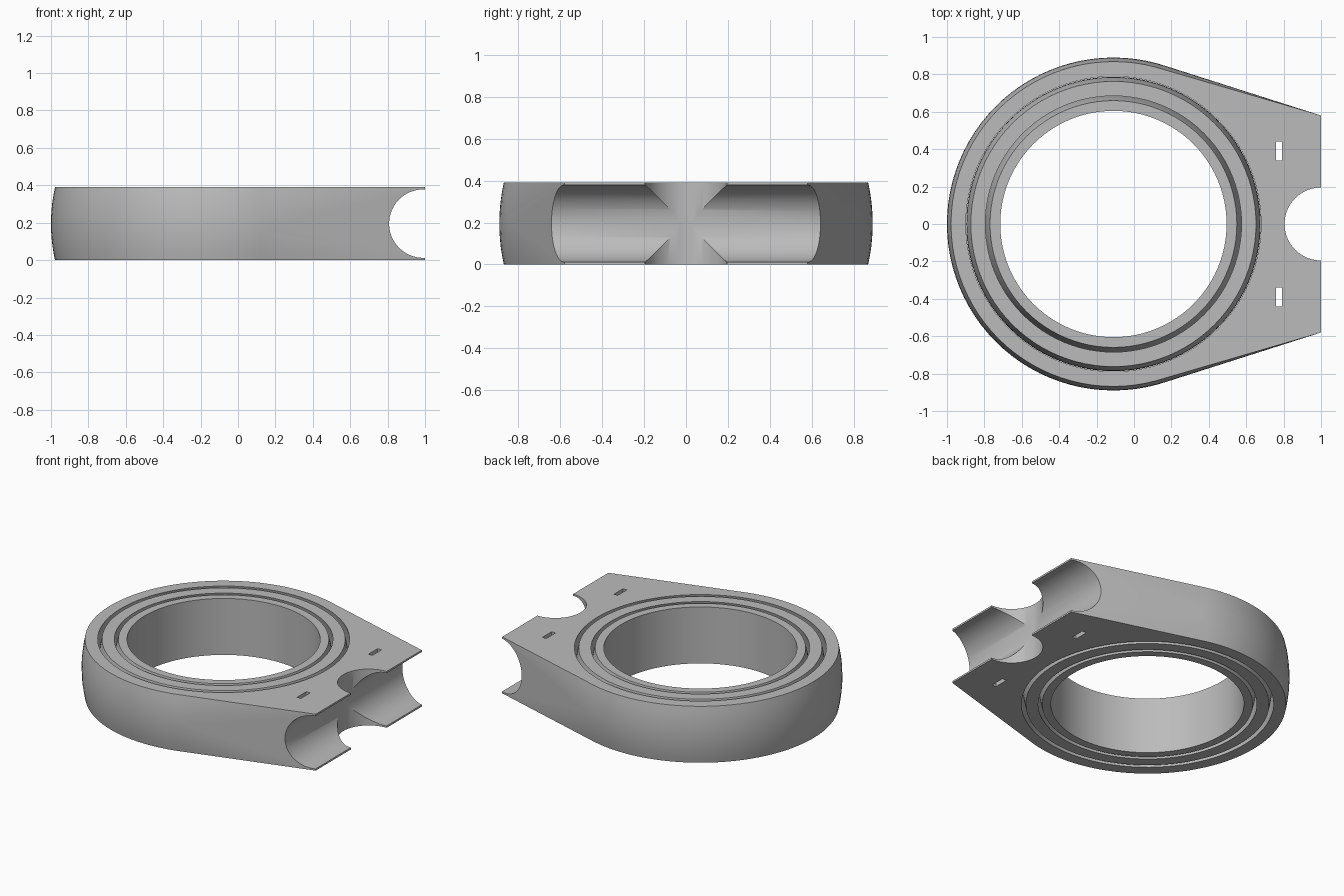
import bpy, bmesh, math
from mathutils import Matrix, Vector

H = 0.39                 # thickness of the plate
MID = H / 2
CX = -0.11               # centre of the nested rings
SEG = 96

cube = bpy.data.objects.get("Cube")
if cube:
    bpy.data.objects.remove(cube, do_unlink=True)

GREY = (0.5, 0.5, 0.5, 1)
grey = bpy.data.materials.new("light grey")
grey.use_nodes = True
grey.diffuse_color = GREY
grey.node_tree.nodes["Principled BSDF"].inputs["Base Color"].default_value = GREY


def make(name, bm):
    bmesh.ops.recalc_face_normals(bm, faces=bm.faces)
    me = bpy.data.meshes.new(name)
    bm.to_mesh(me)
    bm.free()
    me.materials.append(grey)
    ob = bpy.data.objects.new(name, me)
    bpy.context.collection.objects.link(ob)
    return ob


def smooth(ob):
    bpy.ops.object.select_all(action='DESELECT')
    ob.select_set(True)
    bpy.context.view_layer.objects.active = ob
    bpy.ops.object.shade_smooth_by_angle(angle=math.radians(30))


def barrel(radius, z0=0.0, z1=H, steps=10):
    """Profile of a ball slice, bottom to top."""
    zs = [z0 + (z1 - z0) * i / steps for i in range(steps + 1)]
    return [(math.sqrt(radius ** 2 - (z - MID) ** 2), z) for z in zs]


def lathe(bm, profile):
    """Revolve a closed profile into a ring."""
    rows = []
    for i in range(SEG):
        a = 2 * math.pi * i / SEG
        rows.append([bm.verts.new((CX + r * math.cos(a), r * math.sin(a), z))
                     for r, z in profile])
    n = len(profile)
    for i in range(SEG):
        p, q = rows[i], rows[(i + 1) % SEG]
        for j in range(n):
            k = (j + 1) % n
            bm.faces.new((p[j], q[j], q[k], p[k]))


def cylinder(name, radius, depth, matrix):
    bm = bmesh.new()
    bmesh.ops.create_cone(bm, cap_ends=True, segments=SEG, radius1=radius,
                          radius2=radius, depth=depth, matrix=matrix)
    return make(name, bm)


def cut(ob, cutter):
    cutter.hide_render = True
    mod = ob.modifiers.new("cut", 'BOOLEAN')
    mod.operation = 'DIFFERENCE'
    mod.solver = 'EXACT'
    mod.object = cutter
    bpy.context.view_layer.objects.active = ob
    bpy.ops.object.modifier_apply(modifier=mod.name)
    bpy.data.objects.remove(cutter, do_unlink=True)


# Body: hull of a barrel-sided disc and a flat end plate
bm = bmesh.new()
for r, z in barrel(0.89):
    for i in range(SEG):
        a = 2 * math.pi * i / SEG
        bm.verts.new((CX + r * math.cos(a), r * math.sin(a), z))
for y in (-0.58, 0.58):
    for z in (0, H):
        bm.verts.new((1, y, z))
bmesh.ops.convex_hull(bm, input=bm.verts)
bmesh.ops.dissolve_limit(bm, angle_limit=0.002, verts=bm.verts, edges=bm.edges)
body = make("body", bm)

# Ball-shaped socket through the body
bm = bmesh.new()
lathe(bm, barrel(0.813, -0.05, H + 0.05, 14))
edges = [e for e in bm.edges if abs(e.verts[0].co.z - e.verts[1].co.z) < 1e-6]
bm.faces.ensure_lookup_table()
bmesh.ops.delete(bm, geom=[f for f in bm.faces
                           if max(v.co.z for v in f.verts) - min(v.co.z for v in f.verts) > H],
                 context='FACES_ONLY')
bmesh.ops.holes_fill(bm, edges=[e for e in bm.edges if e.is_boundary], sides=0)
cut(body, make("socket_cutter", bm))

# Crossing half-round channels in the flat end
cut(body, cylinder("channel_cutter", 0.183, 3, Matrix.Translation((0.991, 0, MID))
                   @ Matrix.Rotation(math.pi / 2, 4, 'X')))
cut(body, cylinder("notch_cutter", 0.195, 1, Matrix.Translation((1, 0, MID))))

# Strap slots
for y in (-0.39, 0.39):
    bm = bmesh.new()
    bmesh.ops.create_cube(bm, size=1, matrix=Matrix.Translation((0.775, y, MID))
                          @ Matrix.Diagonal(Vector((0.03, 0.1, 1, 1))))
    cut(body, make("slot_cutter", bm))
smooth(body)

# Free-turning middle ring
bm = bmesh.new()
lathe(bm, barrel(0.787) + barrel(0.712)[::-1])
smooth(make("middle_ring", bm))

# Inner ring with a straight bore
bm = bmesh.new()
lathe(bm, barrel(0.688) + [(0.605, H), (0.605, 0)])
smooth(make("inner_ring", bm))
